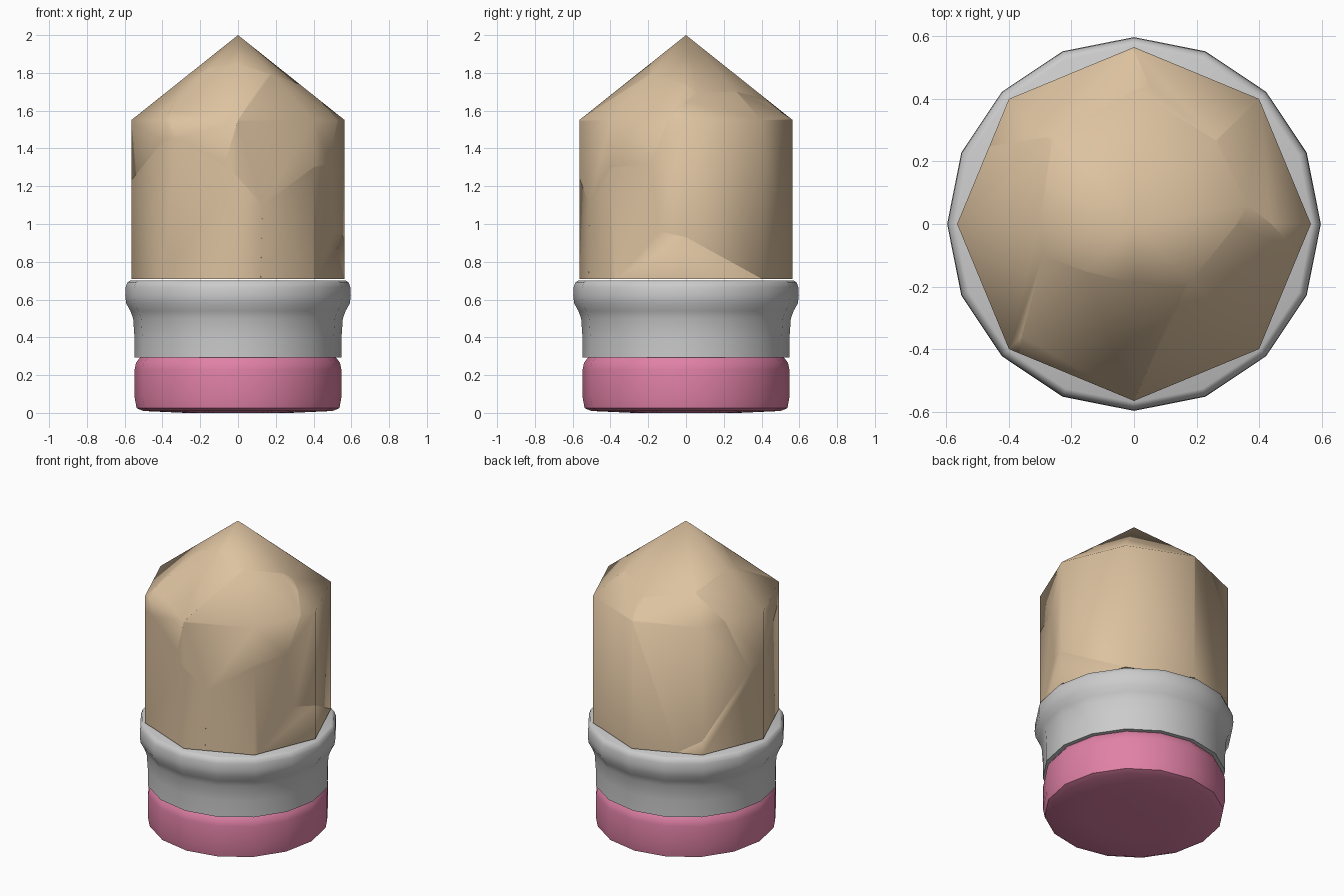
import bpy, bmesh, math
from mathutils import Vector

if "Cube" in bpy.data.objects:
    bpy.data.objects.remove(bpy.data.objects["Cube"])

CORE = Vector((0, 0, 1.2))      # inner point where all shards meet


def material(name, rgb):
    m = bpy.data.materials.new(name)
    m.diffuse_color = (*rgb, 1)
    m.use_nodes = True
    m.node_tree.nodes["Principled BSDF"].inputs["Base Color"].default_value = m.diffuse_color
    return m


wood = material("wood", (0.72, 0.54, 0.35))
pink = material("pink_rubber", (0.75, 0.22, 0.38))


def finish(bm, name, angle, mat=None):
    bmesh.ops.recalc_face_normals(bm, faces=bm.faces[:])
    me = bpy.data.meshes.new(name)
    bm.to_mesh(me)
    bm.free()
    ob = bpy.data.objects.new(name, me)
    bpy.context.collection.objects.link(ob)
    if mat:
        me.materials.append(mat)
    bpy.ops.object.select_all(action='DESELECT')
    ob.select_set(True)
    bpy.context.view_layer.objects.active = ob
    bpy.ops.object.shade_smooth_by_angle(angle=math.radians(angle))
    return ob


def lathe(name, profile, angle, mat=None, sides=16):
    """Closed turned part from (radius, z) points, bottom to top."""
    bm = bmesh.new()
    rings = [[bm.verts.new((r * math.cos(2 * math.pi * i / sides),
                            r * math.sin(2 * math.pi * i / sides), z))
              for i in range(sides)] for r, z in profile]
    for a, b in zip(rings, rings[1:]):
        for i in range(sides):
            j = (i + 1) % sides
            bm.faces.new((a[i], a[j], b[j], b[i]))
    bm.faces.new(rings[0][::-1])
    bm.faces.new(rings[-1])
    return finish(bm, name, angle, mat)


# Eraser and metal band
lathe("eraser", [(0.28, 0.0), (0.50, 0.01), (0.537, 0.025), (0.547, 0.08),
                 (0.547, 0.23), (0.54, 0.265), (0.52, 0.292)], 50, pink)
lathe("metal_band", [(0.548, 0.292), (0.548, 0.40), (0.555, 0.50), (0.57, 0.54),
                     (0.592, 0.58), (0.597, 0.62), (0.595, 0.665),
                     (0.585, 0.692), (0.57, 0.70)], 50)

# Solid octagonal pencil body with a pointed tip
body = bmesh.new()
bmesh.ops.create_cone(body, cap_ends=True, segments=8,
                      radius1=0.565, radius2=0.565, depth=0.84)
bmesh.ops.translate(body, verts=body.verts[:], vec=(0, 0, 1.13))
top = [f for f in body.faces if f.calc_center_median().z > 1.54]
tip = bmesh.ops.poke(body, faces=top)["verts"][0]
tip.co = (0, 0, 2)

# Corners of the crack network on the surface
P = {
    'a': (0.16, -0.20, 1.79), 'b': (0.36, 0.06, 1.69), 'c': (0.26, 0.27, 1.70),
    'd': (0.05, 0.44, 1.633), 'e': (-0.26, 0.28, 1.70), 'f': (-0.29, -0.10, 1.736),
    'g': (0.13, -0.51, 1.10), 'h': (0.40, -0.40, 1.30), 'i': (0.49, -0.19, 1.32),
    'j': (0.505, -0.14, 0.96), 'k': (0.565, 0.0, 0.93), 'l': (-0.07, -0.535, 1.32),
    'm': (-0.33, -0.43, 1.45), 'n': (-0.53, 0.09, 1.18),
    'q': (0.12, -0.515, 0.71), 'r': (0.41, -0.375, 0.71), 's': (0.40, 0.40, 0.71),
    't': (-0.26, 0.46, 0.71), 'z': (0, 0, 0.71),
}
# Each shard: its outline and a point in its middle
SHARDS = {
    "tip": ("abcdef", (0, 0, 2)),
    "upper_front_left": ("fmla", (-0.2, -0.4, 1.6)),
    "upper_front_right": ("alghib", (0.35, -0.4, 1.45)),
    "upper_left": ("fenm", (-0.5, 0, 1.5)),
    "lower_left": ("zqglmnt", (-0.4, -0.3, 1.0)),
    "lower_front": ("gqzrjih", (0.3, -0.4, 1.0)),
    "lower_right": ("jrzsk", (0.5, 0, 0.8)),
    "back_right": ("ijksztdcb", (0.26, 0.45, 1.3)),
    "back_left": ("edtn", (-0.3, 0.4, 1.3)),
}


def wedge(dirs):
    """Part of the body skin seen from CORE inside three directions."""
    bm = body.copy()
    for i in range(3):
        a, b, c = dirs[i], dirs[(i + 1) % 3], dirs[(i + 2) % 3]
        n = a.cross(b)
        if n.length < 1e-6:
            continue
        n.normalize()
        if n.dot(c) < 0:
            n.negate()
        bmesh.ops.bisect_plane(bm, geom=bm.verts[:] + bm.edges[:] + bm.faces[:],
                               dist=1e-6, plane_co=CORE, plane_no=-n, clear_outer=True)
    return bm


# Fractured wood: every shard is its skin patch closed towards the core
for name, (loop, heart) in SHARDS.items():
    shard = bmesh.new()
    mid = Vector(heart) - CORE
    pts = [Vector(P[k]) - CORE for k in loop]
    for p, q in zip(pts, pts[1:] + pts[:1]):
        piece = wedge((mid.normalized(), p.normalized(), q.normalized()))
        tmp = bpy.data.meshes.new("tmp")
        piece.to_mesh(tmp)
        piece.free()
        shard.from_mesh(tmp)
        bpy.data.meshes.remove(tmp)
    bmesh.ops.remove_doubles(shard, verts=shard.verts[:], dist=2e-4)
    bmesh.ops.dissolve_limit(shard, angle_limit=math.radians(1),
                             verts=shard.verts[:], edges=shard.edges[:])
    rim = [e for e in shard.edges if len(e.link_faces) == 1]
    core = shard.verts.new(CORE)
    for e in rim:
        shard.faces.new((e.verts[0], e.verts[1], core))
    finish(shard, "wood_shard_" + name, 60, wood)
body.free()
